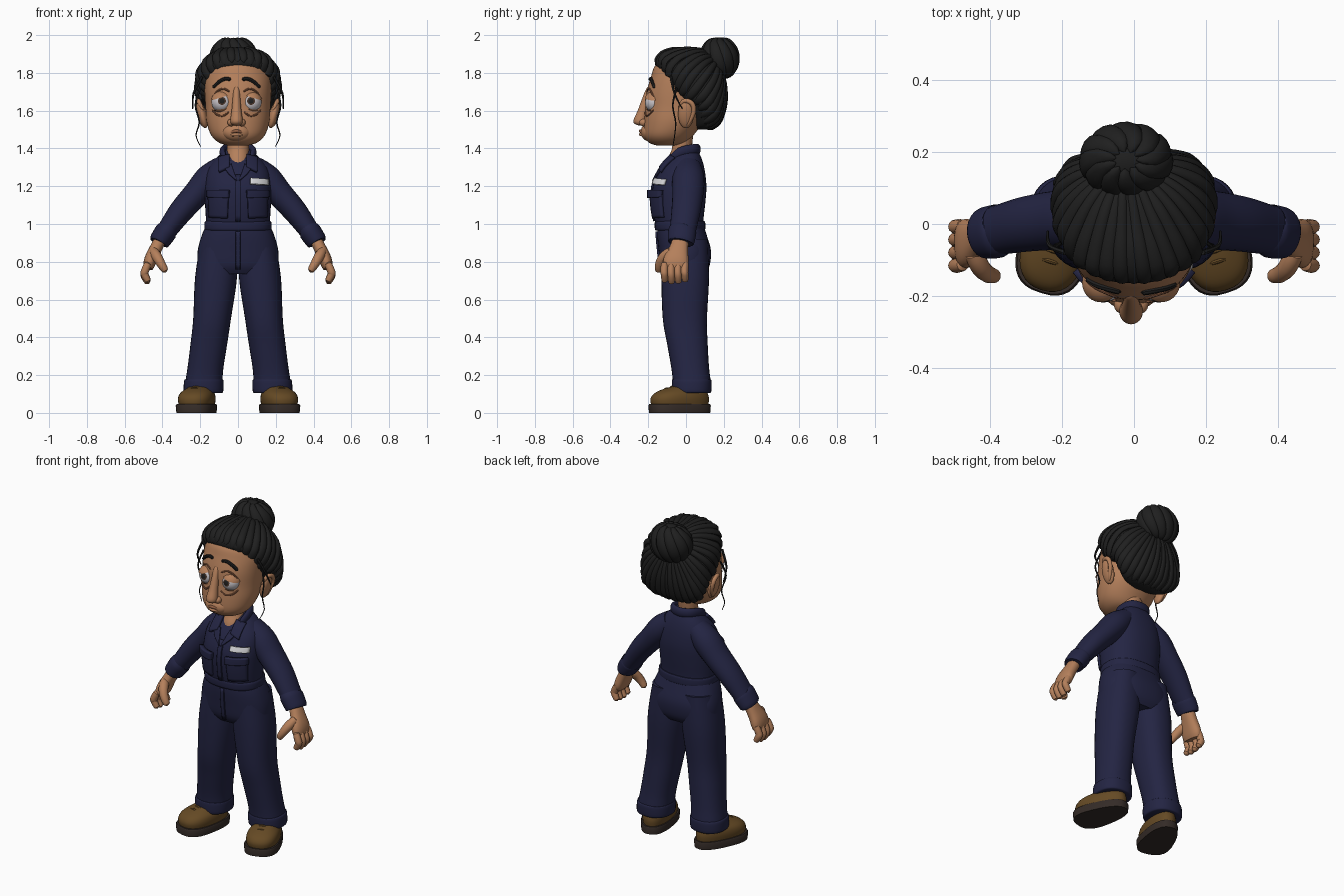
import bpy, bmesh, math
from mathutils import Vector, Matrix
from mathutils.bvhtree import BVHTree

cube = bpy.data.objects.get("Cube")
if cube:
    bpy.data.objects.remove(cube)


def material(name, *rgb):
    m = bpy.data.materials.new(name)
    m.use_nodes = True
    m.diffuse_color = (*rgb, 1)
    b = m.node_tree.nodes["Principled BSDF"]
    b.inputs["Base Color"].default_value = (*rgb, 1)
    b.inputs["Roughness"].default_value = 0.8
    return m


NAVY = material("navy cloth", .017, .018, .056)
SKIN = material("skin", .46, .215, .105)
SHADE = material("dark skin", .27, .11, .055)
HAIR = material("black hair", .014, .014, .014)
BOOT = material("brown leather", .13, .068, .018)
SOLE = material("dark sole", .034, .024, .02)
WHITE = material("eye white", .6, .57, .6)
IRIS = material("brown iris", .075, .04, .025)
TAG = material("badge white", .7, .7, .72)
made = []


def make(name, bm, *mats):
    bmesh.ops.recalc_face_normals(bm, faces=bm.faces)
    mesh = bpy.data.meshes.new(name)
    bm.to_mesh(mesh)
    bm.free()
    ob = bpy.data.objects.new(name, mesh)
    bpy.context.collection.objects.link(ob)
    for m in mats:
        mesh.materials.append(m)
    made.append(ob)
    return ob


def spline(rows, sub):
    """Smooth interpolation through rows of numbers."""
    out = []
    for i in range(len(rows) - 1):
        p0, p1, p2, p3 = (rows[max(0, min(len(rows) - 1, i + k))] for k in (-1, 0, 1, 2))
        for j in range(sub):
            t = j / sub
            out.append([b + .5 * t * (c - a + t * (2*a - 5*b + 4*c - d + t * (3*(b - c) + d - a)))
                        for a, b, c, d in zip(p0, p1, p2, p3)])
    return out + [list(rows[-1])]


def loft(name, rows, mat, ref=None, n=24, p=2, sub=4, rounded=False):
    """Rows are x, y, z and two radii; rings lie flat unless a reference axis is given."""
    pts = spline(rows, sub)
    cen = [Vector(r[:3]) for r in pts]
    bm = bmesh.new()
    rings = []
    for i, r in enumerate(pts):
        u, v = Vector((1, 0, 0)), Vector((0, 1, 0))
        if ref:
            t = (cen[min(i + 1, len(cen) - 1)] - cen[max(i - 1, 0)]).normalized()
            u = t.cross(Vector(ref)).normalized()
            v = u.cross(t)
        k = 1
        if rounded:
            k = max(.1, math.sqrt(max(0, 1 - (2 * i / (len(pts) - 1) - 1) ** 8)))
        ring = []
        for j in range(n):
            c, s = math.cos(2 * math.pi * j / n), math.sin(2 * math.pi * j / n)
            c, s = (math.copysign(abs(w) ** (2 / p), w) for w in (c, s))
            ring.append(bm.verts.new(cen[i] + (u * max(r[3], .001) * c + v * max(r[4], .001) * s) * k))
        rings.append(ring)
    for a, b in zip(rings, rings[1:]):
        for j in range(n):
            bm.faces.new((a[j], a[(j + 1) % n], b[(j + 1) % n], b[j]))
    bm.faces.new(rings[0])
    bm.faces.new(rings[-1])
    return make(name, bm, mat)


def body(name, rows, mat, **kw):
    """Upright form from height, front, back and half width."""
    return loft(name, [(0, (f + b) / 2, z, w, (b - f) / 2) for z, f, b, w in rows], mat, **kw)


def ball(name, c, r, mat, turn=None):
    bm = bmesh.new()
    bmesh.ops.create_uvsphere(bm, u_segments=32, v_segments=24, radius=1)
    m = Matrix.Translation(c) @ (turn or Matrix()) @ Matrix.Diagonal((*r, 1))
    bmesh.ops.transform(bm, matrix=m, verts=bm.verts)
    return make(name, bm, mat)


def tree_of(ob):
    return BVHTree.FromPolygons([v.co for v in ob.data.vertices], [p.vertices for p in ob.data.polygons])


def on(tree, x, z, off):
    hit = tree.ray_cast(Vector((x, -1, z)), Vector((0, 1, 0)))[0]
    return Vector((x, hit.y - off if hit else -.08, z))


def patch(name, corners, tree, mat, off=.009, n=8):
    """Thin plate of four x, z corners laid on the front of a form."""
    a, b, c, d = (Vector(q) for q in corners)
    bm = bmesh.new()
    g = [[bm.verts.new(on(tree, *a.lerp(b, i / n).lerp(d.lerp(c, i / n), j / n), off / 2))
          for i in range(n + 1)] for j in range(n + 1)]
    for j in range(n):
        for i in range(n):
            bm.faces.new((g[j][i], g[j][i + 1], g[j + 1][i + 1], g[j + 1][i]))
    ob = make(name, bm, mat)
    ob.modifiers.new("thickness", "SOLIDIFY").thickness = off
    ob.modifiers["thickness"].offset = 0
    return ob


# Overalls: top, waistband and hips
torso = body("overalls_top", [(.97, -.15, .09, .165), (1.03, -.168, .093, .17), (1.12, -.18, .103, .175),
                              (1.2, -.175, .108, .176), (1.28, -.14, .1, .165), (1.34, -.095, .085, .125),
                              (1.385, -.05, .065, .075), (1.4, -.035, .055, .06)], NAVY, n=40, p=2.3)
body("waistband", [(.965, -.16, .098, .172), (.975, -.165, .102, .178), (1.005, -.166, .102, .178),
                   (1.015, -.16, .098, .173)], NAVY, n=40, p=2.3)
hips = body("hips", [(1, -.15, .09, .165), (.94, -.152, .11, .192), (.86, -.145, .132, .213),
                     (.78, -.135, .125, .213), (.735, -.11, .1, .19)], NAVY, n=40, p=2.4)
chest, lap = tree_of(torso), tree_of(hips)
patch("front_placket", [(-.014, 1.26), (.014, 1.26), (.014, 1.015), (-.014, 1.015)], chest, NAVY)
patch("trouser_fly", [(-.012, .96), (.012, .96), (.012, .76), (-.012, .76)], lap, NAVY)
patch("name_badge", [(.065, 1.242), (.157, 1.236), (.157, 1.206), (.065, 1.212)], chest, TAG, .018)

# Neck and collar
loft("neck", [(0, -.058, 1.29, .055, .055), (0, -.045, 1.34, .057, .058), (0, -.022, 1.4, .058, .052),
              (0, -.015, 1.5, .065, .055)], SKIN)
loft("collar", [(-.068, -.085, 1.34, .014, .022), (-.082, -.03, 1.38, .016, .026), (-.06, .04, 1.395, .016, .028),
                (0, .062, 1.395, .016, .028), (.06, .04, 1.395, .016, .028), (.082, -.03, 1.38, .016, .026),
                (.068, -.085, 1.34, .014, .022)], NAVY, ref=(0, 0, 1), rounded=True)

for s, side in ((-1, "right"), (1, "left")):
    patch(side + "_collar_point", [(s*.045, 1.365), (s*.1, 1.35), (s*.1, 1.275), (s*.045, 1.3)], chest, NAVY, .02)
    patch(side + "_lapel", [(s*.035, 1.315), (s*.075, 1.3), (s*.05, 1.265), (s*.004, 1.225)], chest, NAVY, .014)
    patch(side + "_chest_pocket", [(s*.05, 1.155), (s*.155, 1.155), (s*.15, 1.035), (s*.055, 1.03)], chest, NAVY, .016)
    patch(side + "_pocket_flap", [(s*.045, 1.178), (s*.158, 1.178), (s*.157, 1.142), (s*.048, 1.138)], chest, NAVY, .03)
    # Sleeve and rolled cuff
    loft(side + "_sleeve", [(s*.08, .01, 1.305, .06, .07), (s*.15, .012, 1.24, .077, .085),
                            (s*.22, .01, 1.16, .07, .082), (s*.3, 0, 1.07, .064, .077),
                            (s*.37, -.015, .975, .054, .07), (s*.41, -.02, .92, .047, .066)], NAVY, ref=(0, 1, 0))
    loft(side + "_cuff", [(s*.375, -.018, .968, .052, .068), (s*.381, -.02, .96, .059, .075),
                          (s*.415, -.025, .91, .055, .071), (s*.42, -.026, .902, .047, .064)], NAVY, ref=(0, 1, 0))
    # Hand
    loft(side + "_palm", [(s*.405, -.026, .93, .032, .042), (s*.435, -.038, .87, .033, .05),
                          (s*.463, -.052, .81, .034, .067), (s*.478, -.058, .755, .026, .066)],
         SKIN, ref=(0, 1, 0), rounded=True, p=2.3)
    for i in range(4):
        y, d = -.112 + .036 * i, .008 * abs(i - 1.4)
        loft(f"{side}_finger_{i + 1}", [(s*.472, y, .8, .02, .02), (s*.493, y - .004, .75, .021, .02),
                                        (s*.494, y - .002, .72 + d, .02, .019), (s*.472, y, .68 + d, .018, .018)],
             SKIN, ref=(0, 1, 0), n=12, rounded=True)
    loft(side + "_thumb", [(s*.45, -.07, .86, .026, .03), (s*.428, -.118, .825, .027, .027),
                           (s*.405, -.14, .785, .023, .024), (s*.38, -.145, .745, .018, .02)],
         SKIN, ref=(0, 1, 0), n=14, rounded=True)
    # Trouser leg and hem
    loft(side + "_trouser_leg", [(s*.1, -.005, .92, .095, .12), (s*.116, -.004, .72, .111, .126),
                                 (s*.137, -.006, .5, .1, .117), (s*.155, .008, .36, .097, .107),
                                 (s*.172, .022, .24, .095, .1), (s*.18, .03, .17, .098, .1),
                                 (s*.182, .03, .12, .1, .1)], NAVY, n=32, p=2.3)
    loft(side + "_hem", [(s*.179, .029, .178, .096, .098), (s*.181, .03, .17, .104, .105),
                         (s*.183, .03, .115, .105, .104), (s*.183, .03, .105, .095, .095)], NAVY, n=32, p=2.3)
    # Boot: straight forms, then widened at the toe and turned outward
    sole = loft(side + "_boot_sole", [(0, 0, 0, .084, .164), (0, 0, .038, .087, .167), (0, 0, .046, .083, .163)],
                SOLE, n=40, p=2.6, sub=1)
    upper = loft(side + "_boot_upper", [(0, 0, .04, .077, .155), (0, 0, .075, .081, .158), (0, .008, .105, .075, .143),
                                        (0, .03, .13, .056, .108), (0, .06, .145, .05, .07)], BOOT, n=40, p=2.3)
    parts = [sole, upper]
    for i in range(3):
        y, z = -.075 + .03 * i, .123 + .008 * i
        parts.append(loft(f"{side}_boot_lace_{i + 1}", [(-.04, y, z - .012, .006, .006), (0, y, z + .006, .007, .007),
                                                       (.04, y, z - .012, .006, .006)], BOOT, ref=(0, 0, 1), n=8))
    for ob in parts:
        for v in ob.data.vertices:
            v.co.x *= 1.08 - 1.4 * v.co.y
        ob.data.transform(Matrix.Translation((s*.21, -.032, 0)) @ Matrix.Rotation(s * .3, 4, "Z"))

# Head
head = body("head", [(1.415, -.15, -.05, .05), (1.43, -.195, 0, .1), (1.47, -.222, .04, .142), (1.54, -.222, .09, .166),
                     (1.62, -.214, .12, .172), (1.7, -.208, .14, .177), (1.78, -.185, .15, .177),
                     (1.84, -.163, .14, .155), (1.89, -.1, .1, .1), (1.905, -.05, .05, .04)], SKIN, n=48, p=2.1)
face = tree_of(head)
MID = -.008
ball("muzzle", (MID, -.19, 1.487), (.075, .05, .05), SKIN)
loft("nose_bridge", [(MID, -.185, 1.735, .018, .02), (MID, -.208, 1.67, .02, .022), (MID, -.228, 1.6, .026, .028),
                     (MID, -.243, 1.545, .033, .036), (MID, -.232, 1.52, .025, .03)], SKIN, rounded=True)
loft("upper_lip", [(MID - .046, -.216, 1.478, .006, .006), (MID, -.24, 1.492, .01, .009),
                   (MID + .046, -.216, 1.478, .006, .006)], SHADE, ref=(0, 0, 1), n=12, rounded=True)
loft("lower_lip", [(MID - .036, -.222, 1.47, .007, .007), (MID, -.238, 1.474, .011, .009),
                   (MID + .036, -.222, 1.47, .007, .007)], SKIN, ref=(0, 0, 1), n=12, rounded=True)

for s, side in ((-1, "right"), (1, "left")):
    x = MID + s * .077
    ball(side + "_nostril", (MID + s*.028, -.222, 1.537), (.02, .026, .02), SKIN)
    # Eyeball coloured by angle from the gaze
    c, gaze = Vector((x, -.163, 1.645)), Vector((0, -1, .13)).normalized()
    eye = ball(side + "_eye", c, (.055,) * 3, WHITE, gaze.to_track_quat("Z", "Y").to_matrix().to_4x4())
    eye.data.materials.append(IRIS)
    eye.data.materials.append(HAIR)
    for p in eye.data.polygons:
        a = math.degrees((p.center - c).angle(gaze))
        p.material_index = 2 if a < 12 else 1 if a < 26 else 0
    # Drooping lids
    for lid, off, normal in (("upper", .026, (s*.3, 0, 1)), ("lower", -.037, (s*-.1, 0, -1))):
        bm = bmesh.new()
        bmesh.ops.create_uvsphere(bm, u_segments=32, v_segments=24, radius=.06)
        bmesh.ops.bisect_plane(bm, geom=bm.verts[:] + bm.edges[:] + bm.faces[:], plane_co=(0, 0, off),
                               plane_no=normal, clear_inner=True)
        bmesh.ops.translate(bm, vec=c, verts=bm.verts)
        make(f"{side}_{lid}_lid", bm, SKIN)
    for name, pts, r, mat in (
            ("eyebrow", [(.028, 1.765), (.06, 1.768), (.095, 1.75), (.125, 1.72)], .01, HAIR),
            ("eye_bag", [(.04, 1.595), (.07, 1.573), (.105, 1.58), (.13, 1.605)], .005, SHADE),
            ("lid_crease", [(.035, 1.7), (.07, 1.716), (.105, 1.7), (.13, 1.665)], .005, SHADE)):
        loft(f"{side}_{name}", [(*on(face, MID + s * a, z, .002), r, r) for a, z in pts], mat,
             ref=(0, 1, 0), n=8, rounded=True)
    # Ear with rim
    ball(side + "_ear", (s*.19, 0, 1.58), (.024, .042, .075), SKIN, Matrix.Rotation(s * .25, 4, "Y"))
    loft(side + "_ear_rim", [(s*.185, -.035, 1.6, .01, .01), (s*.208, -.015, 1.65, .012, .012),
                             (s*.215, .03, 1.64, .013, .013), (s*.207, .04, 1.59, .012, .012),
                             (s*.185, .005, 1.515, .012, .012)], SKIN, ref=(1, 0, 0), n=10, rounded=True)
    # Loose locks at the temples
    loft(side + "_long_lock", [(s*.2, -.05, 1.72, .006, .006), (s*.225, -.07, 1.63, .005, .005),
                               (s*.205, -.055, 1.54, .004, .004), (s*.222, -.06, 1.47, .003, .003),
                               (s*.198, -.07, 1.41, .002, .002)], HAIR, ref=(0, 1, 0), n=6)
    loft(side + "_short_lock", [(s*.19, -.08, 1.78, .008, .008), (s*.235, -.06, 1.69, .006, .006),
                                (s*.24, -.02, 1.61, .003, .003)], HAIR, ref=(0, 1, 0), n=6)

# Hair mass
hair = body("hair_mass", [(1.5, .06, .12, .09), (1.52, .05, .155, .15), (1.57, .04, .185, .19), (1.63, .015, .2, .205),
                          (1.67, -.06, .205, .212), (1.74, -.1, .2, .215), (1.8, -.137, .185, .208),
                          (1.85, -.165, .16, .18), (1.89, -.145, .13, .14), (1.92, -.07, .07, .08)],
            HAIR, n=40, p=2.4)
scalp = tree_of(hair)
# Strands swept from the hairline to the bun
HUB = Vector((0, .04, 1.7))
bun_dir = Vector((-.02, .12, .16)).normalized()
hairline = [(0, -.165, 1.86), (.07, -.16, 1.845), (.13, -.13, 1.79), (.175, -.09, 1.72), (.2, -.04, 1.675),
            (.2, .05, 1.63), (.18, .08, 1.56), (.13, .1, 1.525), (.06, .11, 1.51), (0, .12, 1.51)]
for s, side in ((-1, "right"), (1, "left")):
    for k, q in enumerate(spline(hairline, 2)):
        start = (Vector((s * q[0], q[1], q[2])) - HUB).normalized()
        rows = []
        for i in range(7):
            d = start.slerp(bun_dir, i / 7)
            hit = scalp.ray_cast(HUB, d)[0]
            if hit:
                w = .026 - .012 * i / 6
                rows.append((*(hit + d * .002), w, .012 + .004 * (k % 2)))
        if len(rows) > 2:
            loft(f"{side}_hair_strand_{k + 1}", rows, HAIR, ref=start.slerp(bun_dir, .45), n=10, sub=3, rounded=True)

# Bun with wrapped strands
B, R = Vector((-.022, .177, 1.877)), Vector((.118, .094, .107))
ball("bun", B, R, HAIR)
for k in range(11):
    rows = []
    for i in range(7):
        f, t = .25 + i * .43, 2 * math.pi * k / 11 + .15 * i
        d = Vector((math.sin(f) * math.cos(t), math.sin(f) * math.sin(t), math.cos(f)))
        rows.append((*(B + d * R), .012 + .02 * math.sin(f), .014))
    t = 2 * math.pi * k / 11 + .45
    loft(f"bun_strand_{k + 1}", rows, HAIR, ref=(math.cos(t), math.sin(t), 0), n=10, sub=3, rounded=True)

# Smooth shading with sharp edges kept
bpy.ops.object.select_all(action="DESELECT")
for ob in made:
    ob.select_set(True)
bpy.context.view_layer.objects.active = made[0]
bpy.ops.object.shade_smooth_by_angle(angle=math.radians(40))
